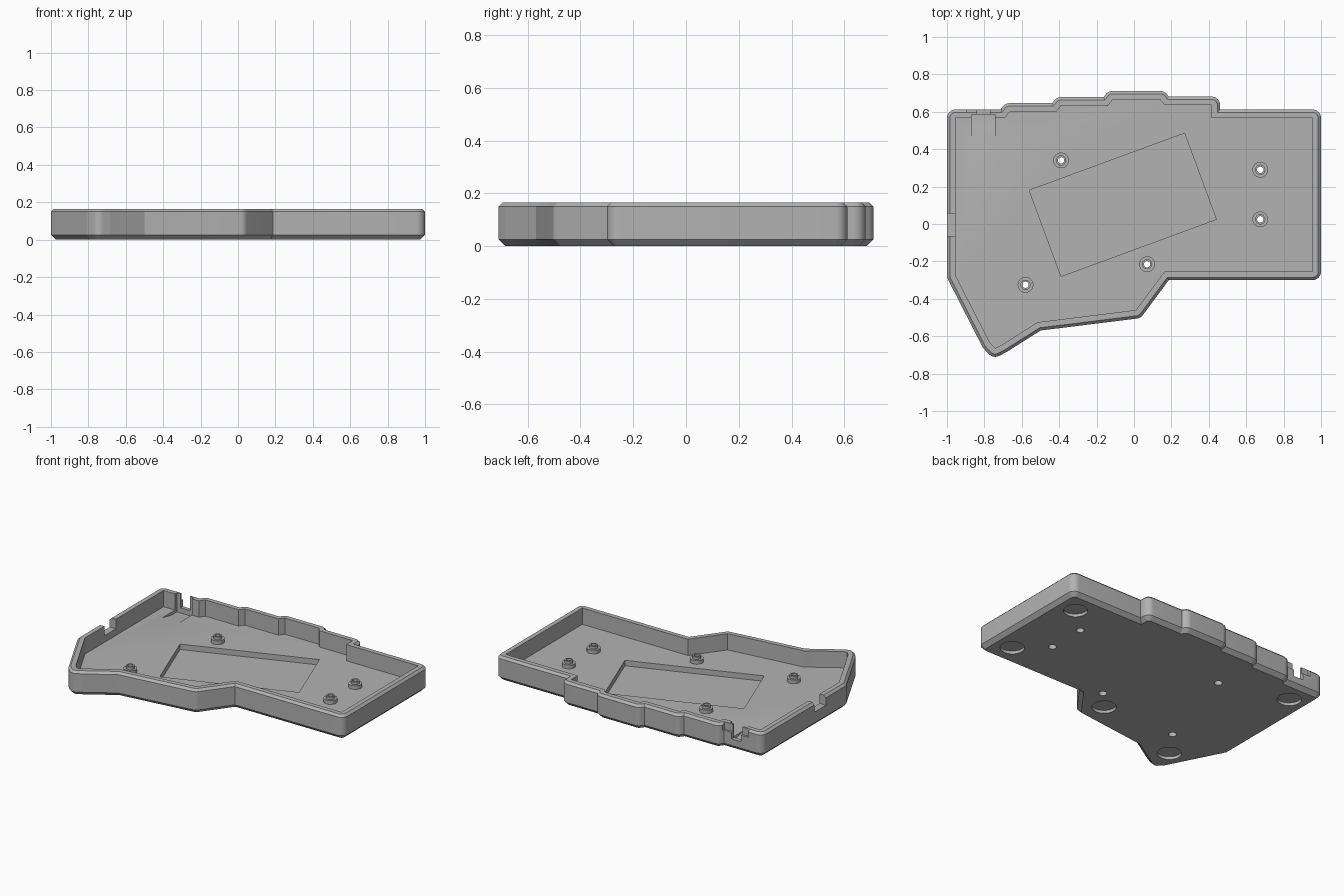
import bpy, bmesh, math
from mathutils import Vector

if "Cube" in bpy.data.objects:
    bpy.data.objects.remove(bpy.data.objects["Cube"])

WALL, FLOOR, TOP = 0.046, 0.055, 0.165
grey = bpy.data.materials.new("grey plastic")
grey.diffuse_color = (0.45, 0.45, 0.45, 1)
grey.use_nodes = True
grey.node_tree.nodes["Principled BSDF"].inputs["Base Color"].default_value = grey.diffuse_color

# Inner outline of the tray, counter-clockwise
OUTLINE = [Vector(p) for p in [
    (-0.954, -0.275), (-0.77, -0.635), (-0.742, -0.664), (-0.705, -0.645),
    (-0.515, -0.525), (0.01, -0.46), (0.163, -0.254), (0.954, -0.254),
    (0.954, 0.566), (0.415, 0.566), (0.415, 0.635), (0.165, 0.635),
    (0.14, 0.665), (-0.115, 0.665), (-0.14, 0.632), (-0.39, 0.632),
    (-0.415, 0.6), (-0.665, 0.6), (-0.69, 0.566), (-0.954, 0.566)]]


def offset(d, steps=8):
    """Outline grown by d: round at convex corners, mitred at concave ones."""
    pts = []
    for i, p in enumerate(OUTLINE):
        e1 = (p - OUTLINE[i - 1]).normalized()
        e2 = (OUTLINE[(i + 1) % len(OUTLINE)] - p).normalized()
        n1, n2 = Vector((e1.y, -e1.x)), Vector((e2.y, -e2.x))
        turn = math.atan2(e1.x * e2.y - e1.y * e2.x, e1.dot(e2))
        if turn > 0:
            a = math.atan2(n1.y, n1.x)
            for k in range(steps + 1):
                t = a + turn * k / steps
                pts.append(p + d * Vector((math.cos(t), math.sin(t))))
        else:
            pts.append(p + (n1 + n2) * d / (1 + n1.dot(n2)))
    return pts


def finish(bm, name):
    bmesh.ops.remove_doubles(bm, verts=bm.verts, dist=1e-4)
    bmesh.ops.recalc_face_normals(bm, faces=bm.faces)
    me = bpy.data.meshes.new(name)
    bm.to_mesh(me)
    bm.free()
    me.materials.append(grey)
    ob = bpy.data.objects.new(name, me)
    bpy.context.collection.objects.link(ob)
    return ob


def loft(name, rings, closed=False):
    """Skin a list of equal-length rings; cap the ends, or join last to first."""
    bm = bmesh.new()
    vs = [[bm.verts.new(p) for p in r] for r in rings]
    n = len(vs[0])
    for a, b in list(zip(vs, vs[1:])) + ([(vs[-1], vs[0])] if closed else []):
        for i in range(n):
            j = (i + 1) % n
            bm.faces.new((a[i], a[j], b[j], b[i]))
    if not closed:
        bm.faces.new(vs[0][::-1])
        bm.faces.new(vs[-1])
    return finish(bm, name)


def circle(x, y, r, z, n=32):
    return [(x + r * math.cos(2 * math.pi * k / n),
             y + r * math.sin(2 * math.pi * k / n), z) for k in range(n)]


def prism(name, pts, z0, z1):
    return loft(name, [[(x, y, z) for x, y in pts] for z in (z0, z1)])


def box(name, x0, x1, y0, y1, z0, z1):
    return prism(name, [(x0, y0), (x1, y0), (x1, y1), (x0, y1)], z0, z1)


def smooth(ob):
    bpy.ops.object.select_all(action='DESELECT')
    ob.select_set(True)
    bpy.context.view_layer.objects.active = ob
    bpy.ops.object.shade_smooth_by_angle(angle=math.radians(25))


# Tray: chamfered outer wall, flat rim, straight inner wall, floor
sections = [(WALL - 0.026, 0), (WALL, 0.026), (WALL, 0.15),
            (WALL - 0.015, TOP), (0, TOP), (0, FLOOR)]
tray = loft("tray", [[(p.x, p.y, z) for p in offset(d)] for d, z in sections])

posts = [(-0.39, 0.34), (0.675, 0.29), (0.675, 0.025), (0.07, -0.215), (-0.58, -0.325)]
feet = [(0.852, 0.457), (0.857, -0.141), (-0.043, -0.337), (-0.854, 0.465), (-0.715, -0.515)]

# Cutters: tilted floor pocket, side notch, stepped port notch
cutters = [
    prism("pocket_cutter", [(-0.39, -0.28), (0.44, 0.025), (0.27, 0.485), (-0.56, 0.18)], 0.018, 0.3),
    box("side_notch_cutter", -1.1, -0.93, -0.068, 0.055, 0.1, 0.3),
    box("port_wide_cutter", -0.895, -0.708, 0.597, 0.7, 0.115, 0.3),
    box("port_narrow_cutter", -0.84, -0.77, 0.55, 0.7, 0.07, 0.3),
]
# Port trough: ramp down from the floor, then level under the wall
profile = [(0.43, FLOOR), (0.53, 0.035), (0.585, 0.035), (0.585, 0.3), (0.43, 0.3)]
cutters.append(loft("port_trough_cutter", [[(x, y, z) for y, z in profile] for x in (-0.868, -0.742)]))
# Round foot recesses and stepped screw holes
for x, y in feet:
    cutters.append(loft("foot_cutter", [circle(x, y, 0.075, z, 48) for z in (-0.1, 0.02)]))
for x, y in posts:
    cutters.append(loft("screw_cutter", [circle(x, y, r, z) for r, z in
                   [(0.025, -0.1), (0.025, 0.03), (0.017, 0.03), (0.017, 0.2)]]))

bpy.context.view_layer.objects.active = tray
for c in cutters:
    c.hide_render = True
    m = tray.modifiers.new("cut", 'BOOLEAN')
    m.operation, m.solver, m.object = 'DIFFERENCE', 'EXACT', c
    bpy.ops.object.modifier_apply(modifier=m.name)
    bpy.data.objects.remove(c)
smooth(tray)

# Two-tier screw standoffs
for i, (x, y) in enumerate(posts):
    tiers = [(0.017, FLOOR - 0.002), (0.042, FLOOR - 0.002), (0.042, 0.08),
             (0.027, 0.08), (0.027, 0.098), (0.017, 0.098)]
    smooth(loft(f"standoff_{i + 1}", [circle(x, y, r, z) for r, z in tiers], closed=True))
